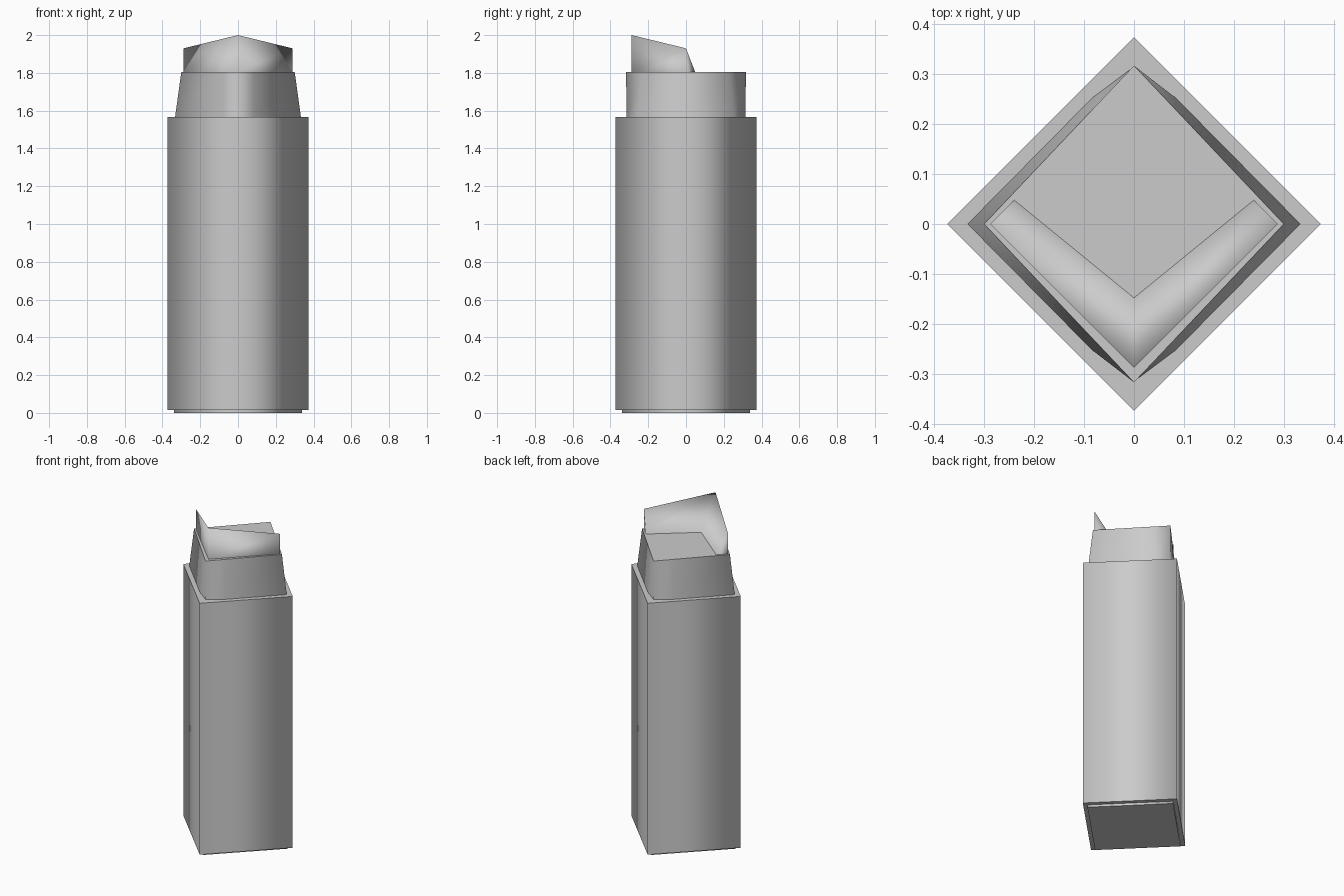
import bpy, bmesh

if "Cube" in bpy.data.objects:
    bpy.data.objects.remove(bpy.data.objects["Cube"])


def finish(name, bm, smooth_sides=True):
    """Turn a bmesh into an object; side walls smooth, caps flat."""
    bmesh.ops.recalc_face_normals(bm, faces=bm.faces)
    for f in bm.faces:
        f.smooth = smooth_sides and abs(f.normal.z) < 0.5
    me = bpy.data.meshes.new(name)
    bm.to_mesh(me)
    bm.free()
    ob = bpy.data.objects.new(name, me)
    bpy.context.collection.objects.link(ob)
    return ob


def loft(name, rings):
    """Capped solid through (outline, z) rings with equal vertex counts."""
    bm = bmesh.new()
    loops = [[bm.verts.new((x, y, z)) for x, y in pts] for pts, z in rings]
    n = len(loops[0])
    for a, b in zip(loops, loops[1:]):
        for i in range(n):
            j = (i + 1) % n
            bm.faces.new((a[i], a[j], b[j], b[i]))
    bm.faces.new(loops[0][::-1])
    bm.faces.new(loops[-1])
    return finish(name, bm)


def diamond(r):
    return [(r, 0), (0, r), (-r, 0), (0, -r)]


def blunt_diamond(rx, ry, sx, sy):
    """Diamond with one extra point on each side near the y corners."""
    return [(rx, 0), (sx, sy), (0, ry), (-sx, sy),
            (-rx, 0), (-sx, -sy), (0, -ry), (sx, -sy)]


# Foot and main body, square prisms turned by 45 degrees
loft("foot", [(diamond(0.34), 0), (diamond(0.34), 0.015)])
loft("body", [(diamond(0.374), 0.015), (diamond(0.374), 1.567)])

# Tapered neck, blunted at the bottom of its front and back corners
loft("neck", [(blunt_diamond(0.333, 0.315, 0.083, 0.253), 1.567),
              (blunt_diamond(0.30, 0.317, 0.083, 0.2293), 1.806)])

# V-shaped spout: upright outside walls, inside sloping down to the neck
bm = bmesh.new()
base, top, inner = [], [], []
for x, y, z, ix, iy in [(-0.288, 0, 1.93, -0.24, 0.048),
                        (0, -0.288, 2.0, 0, -0.148),
                        (0.288, 0, 1.93, 0.24, 0.048)]:
    base.append(bm.verts.new((x, y, 1.806)))
    top.append(bm.verts.new((x, y, z)))
    inner.append(bm.verts.new((ix, iy, 1.806)))
for i in (0, 1):
    bm.faces.new((base[i], base[i + 1], top[i + 1], top[i]))
    bm.faces.new((top[i], top[i + 1], inner[i + 1], inner[i]))
    bm.faces.new((inner[i], inner[i + 1], base[i + 1], base[i]))
for i in (0, 2):
    bm.faces.new((base[i], top[i], inner[i]))
spout = finish("spout", bm)
